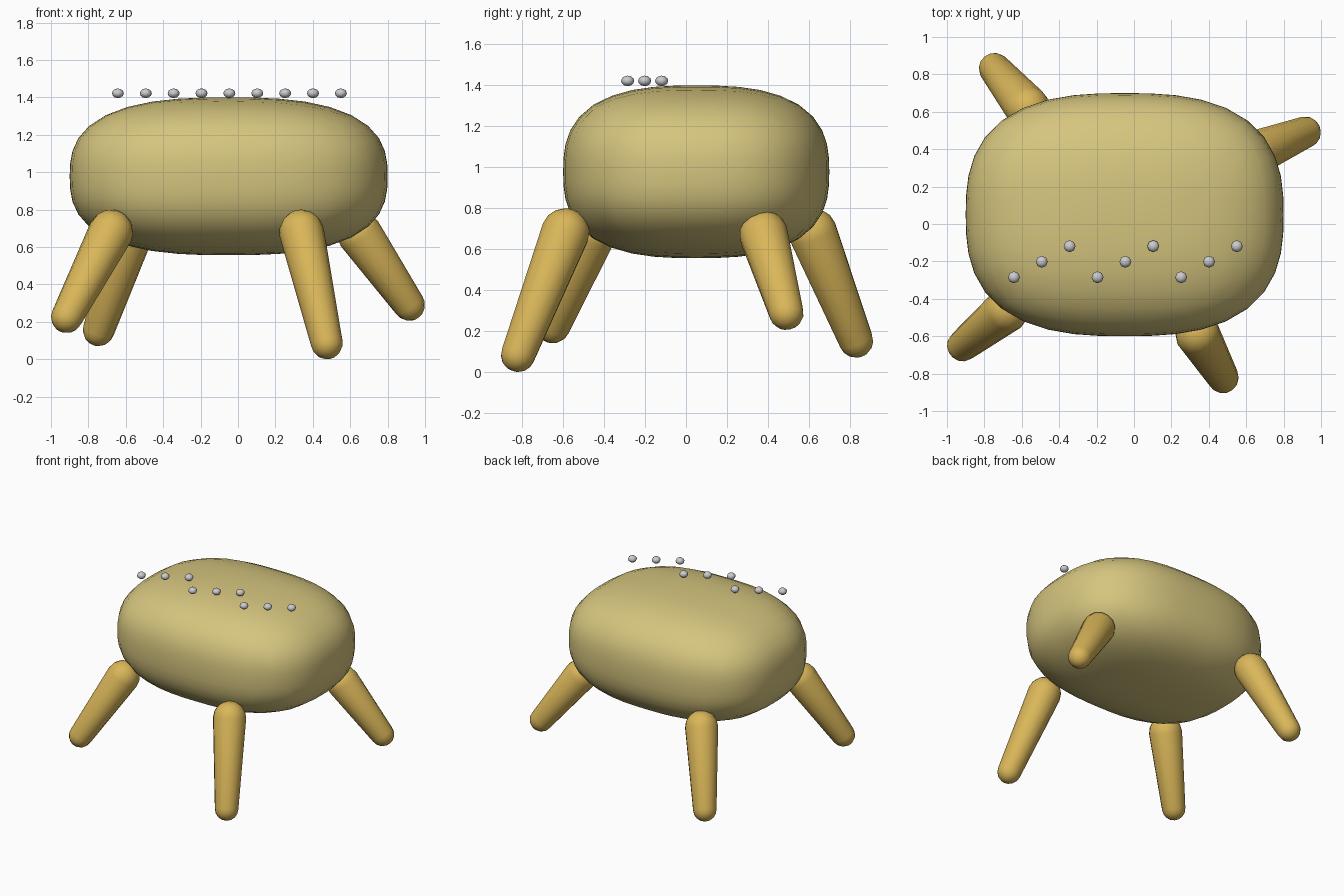
import bpy, bmesh, math
from mathutils import Vector

if "Cube" in bpy.data.objects:
    bpy.data.objects.remove(bpy.data.objects["Cube"])


def material(name, color):
    m = bpy.data.materials.new(name)
    m.diffuse_color = (*color, 1)
    m.use_nodes = True
    m.node_tree.nodes["Principled BSDF"].inputs["Base Color"].default_value = m.diffuse_color
    return m


TAN = material("tan", (0.67, 0.56, 0.21))
GOLD = material("golden_tan", (0.70, 0.47, 0.10))
SILVER = material("silver", (0.60, 0.60, 0.62))


def finish(bm, name, mat, smooth=True):
    bmesh.ops.recalc_face_normals(bm, faces=bm.faces)
    for f in bm.faces:
        f.smooth = smooth
    mesh = bpy.data.meshes.new(name)
    bm.to_mesh(mesh)
    bm.free()
    mesh.materials.append(mat)
    ob = bpy.data.objects.new(name, mesh)
    bpy.context.collection.objects.link(ob)
    return ob


# Body: a gridded cube rounded into a soft pillow
def make_body(center, half, power=2.7):
    bm = bmesh.new()
    bmesh.ops.create_cube(bm, size=2)
    bmesh.ops.subdivide_edges(bm, edges=bm.edges[:], cuts=9, use_grid_fill=True)
    for v in bm.verts:
        p = Vector([math.tan(c * math.pi / 4) for c in v.co])
        p /= sum(abs(c) ** power for c in p) ** (1 / power)
        v.co = Vector([p[i] * half[i] + center[i] for i in range(3)])
    finish(bm, "body", TAN)


make_body((-0.05, 0.05, 0.978), (0.85, 0.65, 0.422))


# Legs: tapered capsules lathed around the line from hip to foot
def make_leg(name, hip, foot, r_hip=0.12, r_foot=0.085, sides=14, steps=4):
    hip, foot = Vector(hip), Vector(foot)
    length = (hip - foot).length
    profile = []
    for i in range(steps + 1):
        a = math.pi / 2 * i / steps
        profile.append((r_foot * math.sin(a), -r_foot * math.cos(a)))
    for i in range(steps + 1):
        a = math.pi / 2 * i / steps
        profile.append((r_hip * math.cos(a), length + r_hip * math.sin(a)))
    bm = bmesh.new()
    verts = [bm.verts.new((r, 0, z)) for r, z in profile]
    edges = [bm.edges.new(pair) for pair in zip(verts, verts[1:])]
    bmesh.ops.spin(bm, geom=verts + edges, cent=(0, 0, 0), axis=(0, 0, 1),
                   angle=math.tau, steps=sides)
    bmesh.ops.remove_doubles(bm, verts=bm.verts[:], dist=0.0005)
    rot = Vector((0, 0, 1)).rotation_difference(hip - foot)
    for v in bm.verts:
        v.co = rot @ v.co + foot
    finish(bm, name, GOLD)


make_leg("front_left_leg", (-0.68, -0.46, 0.68), (-0.915, -0.65, 0.225))
make_leg("front_right_leg", (0.34, -0.59, 0.68), (0.475, -0.82, 0.085))
make_leg("back_right_leg", (0.65, 0.38, 0.67), (0.915, 0.49, 0.29))
make_leg("back_left_leg", (-0.57, 0.62, 0.68), (-0.745, 0.83, 0.155))

# Studs: three short diagonal rows hovering just above the top
for i in range(9):
    bm = bmesh.new()
    bmesh.ops.create_uvsphere(bm, u_segments=8, v_segments=6, radius=0.032)
    for v in bm.verts:
        v.co.z *= 0.8
        v.co += Vector((-0.642 + 0.149 * i, -0.285 + 0.083 * (i % 3), 1.422))
    finish(bm, f"stud_{i + 1}", SILVER)
